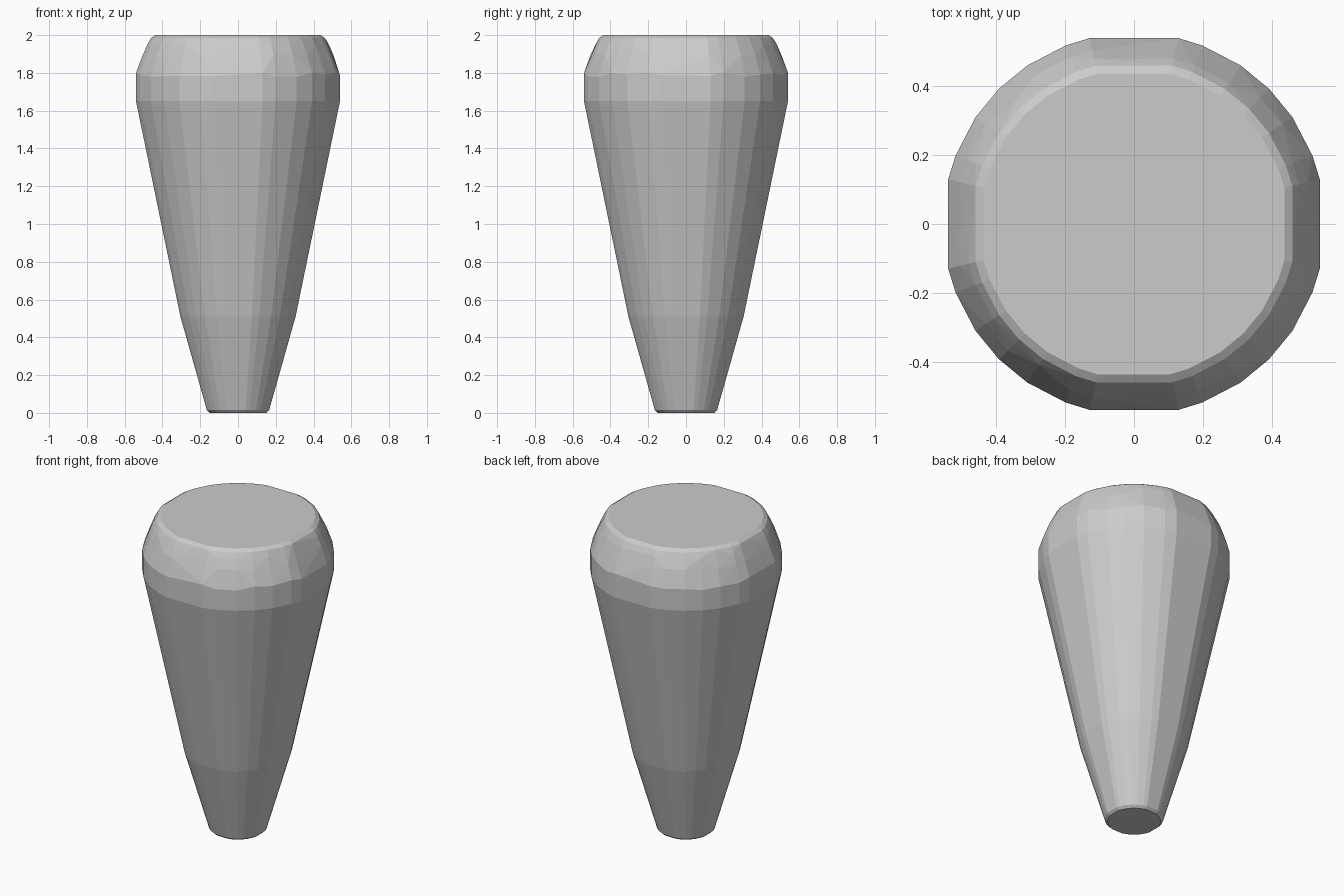
import bpy, bmesh, math, random

if "Cube" in bpy.data.objects:
    bpy.data.objects.remove(bpy.data.objects["Cube"])

random.seed(4)

# Uneven side angles: wide flats face the four axes
QUADRANT = (13.5, 21, 34, 45, 56, 69, 76.5)
ANGLES = [math.radians(a + 90 * q) for q in range(4) for a in QUADRANT]

# Outline: (distance to the wide flat, height, height jitter)
PROFILE = (
    (0.150, 0.00, 0), (0.165, 0.015, 0), (0.305, 0.51, 0),
    (0.540, 1.65, 0),
    (0.540, 1.79, 0.012), (0.505, 1.885, 0.012), (0.480, 1.945, 0.008),
    (0.460, 1.985, 0), (0.437, 2.00, 0),
)
TO_CORNER = 1 / math.cos(math.radians(13.5))

# Tapered plug: faceted convex skin over the outline rings
bm = bmesh.new()
for dist, z, jitter in PROFILE:
    r = dist * TO_CORNER
    for a in ANGLES:
        bm.verts.new((r * math.cos(a), r * math.sin(a),
                      z + random.uniform(-jitter, jitter)))
hull = bmesh.ops.convex_hull(bm, input=bm.verts[:])
bmesh.ops.delete(bm, geom=[v for v in bm.verts if not v.link_faces], context='VERTS')

# Merge coplanar triangles into clean flat facets
bmesh.ops.dissolve_limit(bm, angle_limit=math.radians(0.5),
                         verts=bm.verts[:], edges=bm.edges[:])
bmesh.ops.recalc_face_normals(bm, faces=bm.faces[:])

mesh = bpy.data.meshes.new("tapered_plug")
bm.to_mesh(mesh)
bm.free()
plug = bpy.data.objects.new("tapered_plug", mesh)
bpy.context.collection.objects.link(plug)
